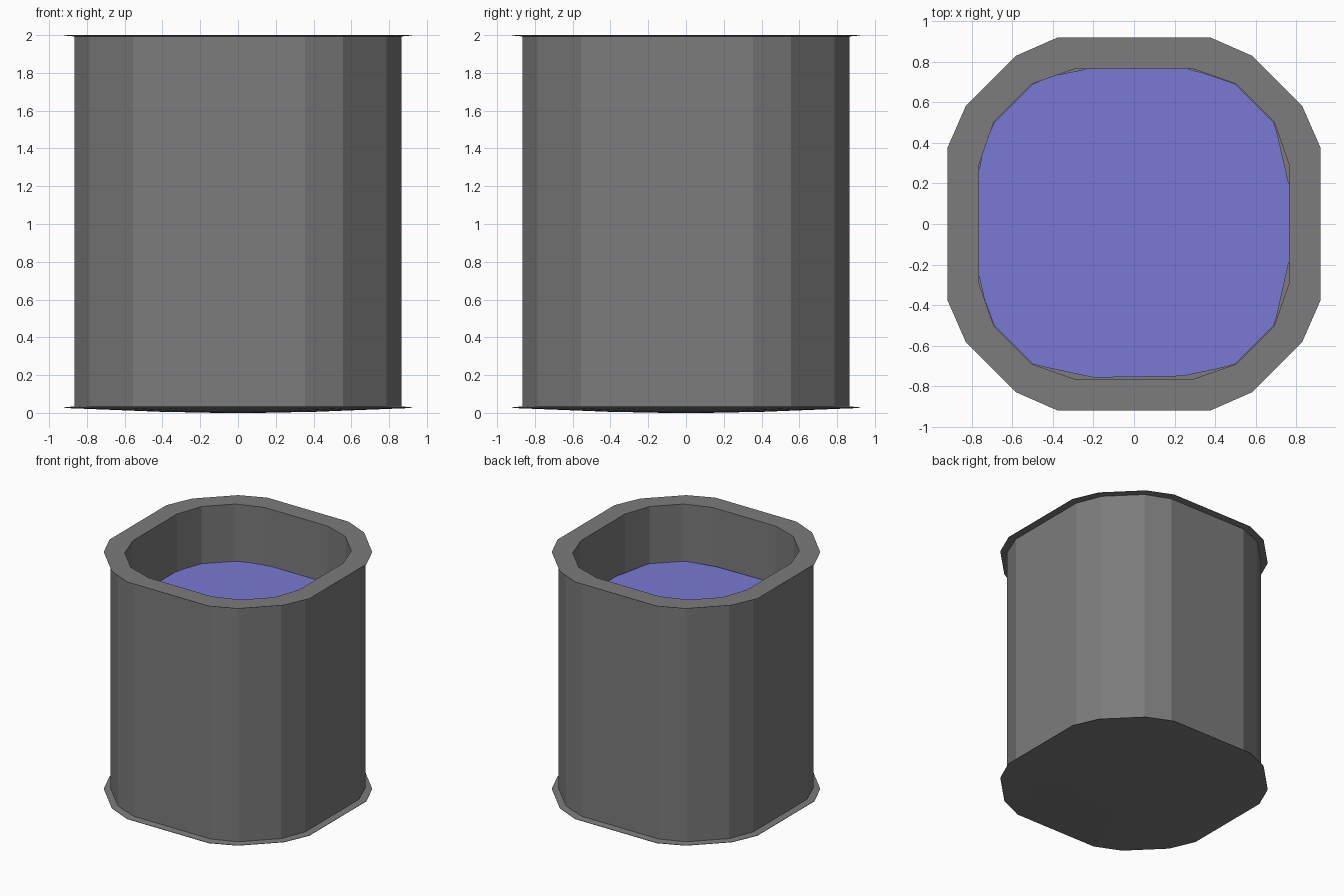
import bpy, bmesh

if "Cube" in bpy.data.objects:
    bpy.data.objects.remove(bpy.data.objects["Cube"])


def ring(e, h, p, q):
    """Rounded-square outline: flat sides at e, half-width h, chamfers at (p, q)."""
    quarter = [(e, h), (p, q), (q, p), (h, e)]
    pts = []
    for _ in range(4):
        pts += quarter
        quarter = [(-y, x) for x, y in quarter]
    return pts


def scaled(pts, s):
    return [(x * s, y * s) for x, y in pts]


def make_object(name, bm, colour):
    bmesh.ops.recalc_face_normals(bm, faces=bm.faces)
    mesh = bpy.data.meshes.new(name)
    bm.to_mesh(mesh)
    bm.free()
    ob = bpy.data.objects.new(name, mesh)
    bpy.context.collection.objects.link(ob)
    mat = bpy.data.materials.new(name + "_colour")
    mat.diffuse_color = (*colour, 1)
    mat.use_nodes = True
    mat.node_tree.nodes["Principled BSDF"].inputs["Base Color"].default_value = mat.diffuse_color
    mesh.materials.append(mat)
    return ob


def loft(name, layers, colour):
    """Skin stacked outlines and cap both ends."""
    bm = bmesh.new()
    loops = [[bm.verts.new((x, y, z)) for x, y in pts] for pts, z in layers]
    for a, b in zip(loops, loops[1:]):
        n = len(a)
        for i in range(n):
            j = (i + 1) % n
            bm.faces.new((a[i], a[j], b[j], b[i]))
    bm.faces.new(loops[0])
    bm.faces.new(loops[-1])
    return make_object(name, bm, colour)


rim = ring(0.92, 0.375, 0.83, 0.58)
outer = ring(0.865, 0.355, 0.785, 0.555)
inner = ring(0.765, 0.29, 0.69, 0.505)

# vat: shallow domed base, lower lip, wall, upper lip, hollow interior
loft("vat", [
    (scaled(rim, 0.12), 0.0),
    (scaled(rim, 0.45), 0.006),
    (scaled(rim, 0.75), 0.017),
    (rim, 0.026),
    (rim, 0.029),
    (outer, 0.035),
    (outer, 1.993),
    (rim, 1.998),
    (rim, 2.0),
    (inner, 2.0),
    (inner, 0.04),
], (0.2, 0.2, 0.2))

# liquid: flat sheet just inside the wall, slightly uneven outline
outline = [(0.765, -0.18), (0.765, 0.19), (0.705, 0.45), (0.69, 0.50),
           (0.50, 0.69), (0.34, 0.745), (0.26, 0.765), (-0.23, 0.765),
           (-0.40, 0.73), (-0.50, 0.69), (-0.69, 0.50), (-0.745, 0.36),
           (-0.765, 0.26), (-0.765, -0.25), (-0.74, -0.36), (-0.69, -0.50),
           (-0.50, -0.69), (-0.42, -0.71), (-0.20, -0.757), (0.24, -0.75),
           (0.43, -0.71), (0.50, -0.69), (0.69, -0.50), (0.705, -0.45)]
bm = bmesh.new()
bm.faces.new([bm.verts.new((x, y, 1.525)) for x, y in outline])
make_object("liquid", bm, (0.19, 0.19, 0.66))
